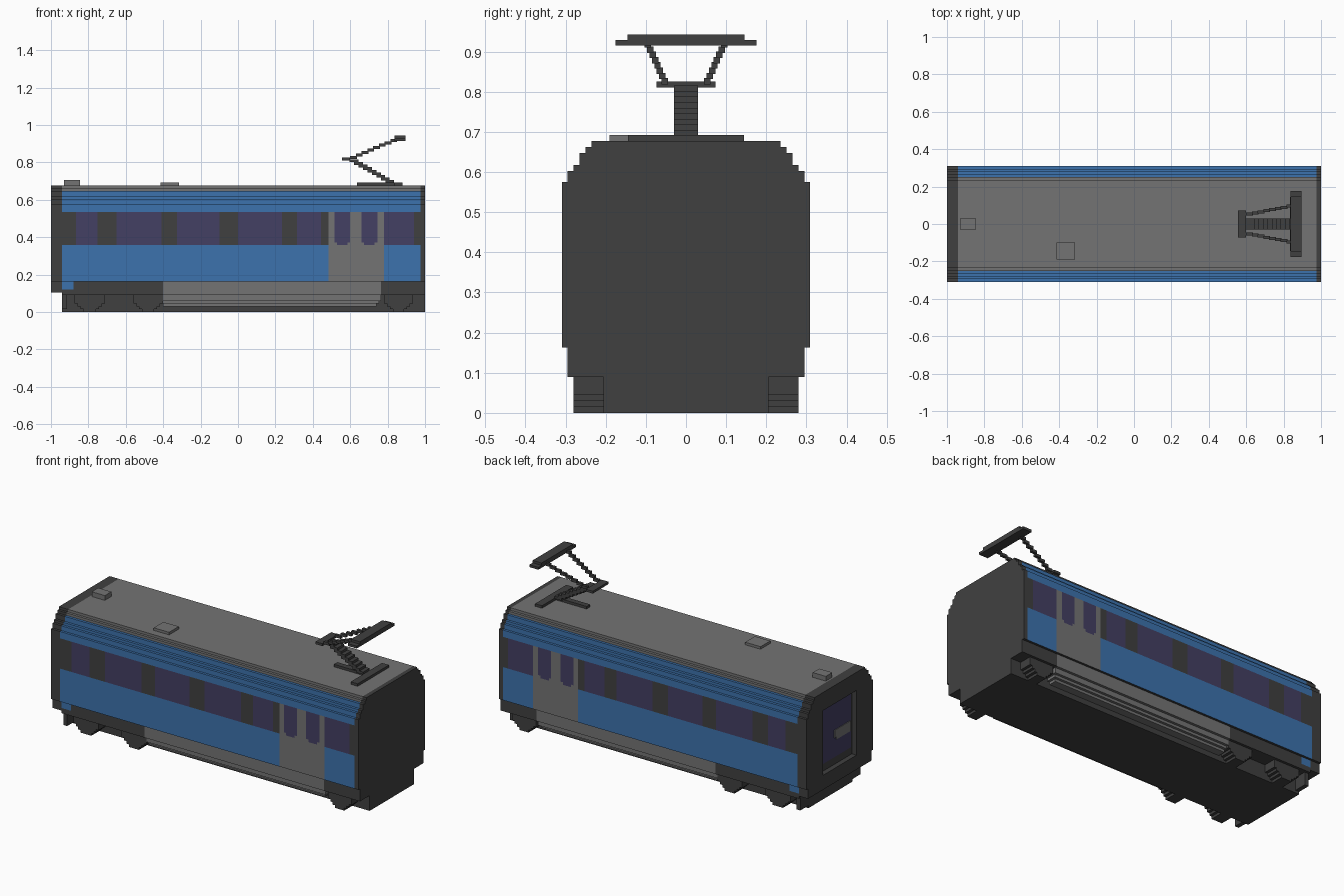
import bpy, bmesh

if "Cube" in bpy.data.objects:
    bpy.data.objects.remove(bpy.data.objects["Cube"])


def material(name, rgb):
    m = bpy.data.materials.new(name)
    m.use_nodes = True
    m.diffuse_color = (*rgb, 1)
    m.node_tree.nodes["Principled BSDF"].inputs["Base Color"].default_value = (*rgb, 1)
    return m


DARK, GREY, BLUE, GLASS = range(4)
MATS = [material("dark_grey", (0.051, 0.051, 0.051)),
        material("mid_grey", (0.175, 0.175, 0.175)),
        material("blue_paint", (0.046, 0.17, 0.42)),
        material("purple_glass", (0.056, 0.050, 0.125))]


def finish(name, bm, mats):
    bmesh.ops.recalc_face_normals(bm, faces=bm.faces)
    me = bpy.data.meshes.new(name)
    bm.to_mesh(me)
    bm.free()
    for m in mats:
        me.materials.append(m)
    ob = bpy.data.objects.new(name, me)
    bpy.context.collection.objects.link(ob)
    return ob


def boxes(name, spans, mat):
    """One object made of axis-aligned boxes (x0, x1, y0, y1, z0, z1)."""
    bm = bmesh.new()
    for x0, x1, y0, y1, z0, z1 in spans:
        vs = bmesh.ops.create_cube(bm, size=1)["verts"]
        for v in vs:
            v.co = (x1 if v.co.x > 0 else x0,
                    y1 if v.co.y > 0 else y0,
                    z1 if v.co.z > 0 else z0)
    return finish(name, bm, [MATS[mat]])


# Body shell: stepped cross-section extruded along the length
STEPS = [(0.295, 0.105, 0.163), (0.309, 0.163, 0.575), (0.295, 0.575, 0.603),
         (0.280, 0.603, 0.618), (0.265, 0.618, 0.647), (0.250, 0.647, 0.662),
         (0.235, 0.662, 0.677)]
half = [(w, z) for w, z0, z1 in STEPS for z in (z0, z1)]
outline = half + [(-w, z) for w, z in reversed(half)]

WINDOWS = [(-0.865, -0.75), (-0.65, -0.41), (-0.325, -0.10),
           (0.0, 0.235), (0.315, 0.445), (0.78, 0.94)]
DOOR = (0.485, 0.78)
DOOR_PANES = [(0.515, 0.60), (0.66, 0.745)]
SKIRT = (-0.40, 0.765)
CHAMFER = 0.015


def body_colour(c, n):
    x, z = c.x, c.z
    if x < -0.94 or x > 0.975 or abs(n.x) > 0.5 or n.z < -0.5:
        return DARK
    if z > 0.65:
        return GREY
    if z < 0.163:
        if SKIRT[0] < x < SKIRT[1]:
            return GREY
        return BLUE if x < -0.88 and z > 0.12 else DARK
    if z > 0.535:
        return BLUE
    if DOOR[0] < x < DOOR[1]:
        for a, b in DOOR_PANES:
            inset = CHAMFER if z < 0.372 else 0
            if z > 0.357 and a + inset < x < b - inset:
                return GLASS
        return GREY
    if z < 0.357:
        return BLUE
    return GLASS if any(a < x < b for a, b in WINDOWS) else DARK


bm = bmesh.new()
end = bm.faces.new([bm.verts.new((-1, y, z)) for y, z in outline])
ext = bmesh.ops.extrude_face_region(bm, geom=[end], use_keep_orig=True)["geom"]
bmesh.ops.translate(bm, vec=(2, 0, 0),
                    verts=[g for g in ext if isinstance(g, bmesh.types.BMVert)])
bmesh.ops.recalc_face_normals(bm, faces=bm.faces)

# Cut lines where the paint changes
xcuts = {-0.94, -0.88, 0.975, *SKIRT, *DOOR}
for a, b in WINDOWS:
    xcuts |= {a, b}
for a, b in DOOR_PANES:
    xcuts |= {a, a + CHAMFER, b - CHAMFER, b}
cuts = [((x, 0, 0), (1, 0, 0)) for x in sorted(xcuts)]
cuts += [((0, 0, z), (0, 0, 1)) for z in (0.12, 0.163, 0.19, 0.357, 0.372, 0.535, 0.57)]
cuts += [((0, y, 0), (0, 1, 0)) for y in (-0.155, 0.155)]
for co, no in cuts:
    bmesh.ops.bisect_plane(bm, geom=bm.verts[:] + bm.edges[:] + bm.faces[:],
                           plane_co=co, plane_no=no, dist=1e-5)
bm.normal_update()
for f in bm.faces:
    f.material_index = body_colour(f.calc_center_median(), f.normal)

# Recessed windscreen opening in the cab end
opening = []
for f in bm.faces:
    c = f.calc_center_median()
    if c.x < -0.999 and abs(c.y) < 0.155 and 0.19 < c.z < 0.57:
        opening.append(f)
bmesh.ops.inset_region(bm, faces=opening, thickness=0, depth=-0.03)
finish("body_shell", bm, MATS)

boxes("windscreen", [(-0.974, -0.969, -0.14, 0.14, 0.235, 0.56)], GLASS)
boxes("windscreen_panel", [(-0.978, -0.973, -0.135, 0.0, 0.335, 0.395),
                           (-0.978, -0.973, 0.0, 0.015, 0.35, 0.395)], GREY)

# Underframe
boxes("underframe", [(-0.94, 1, -0.205, 0.205, 0, 0.11),
                     (-0.94, SKIRT[0], -0.295, 0.295, 0.09, 0.106),
                     (SKIRT[1], 1, -0.295, 0.295, 0.09, 0.106),
                     (-0.94, -0.915, -0.28, 0.28, 0.015, 0.095)], DARK)

# Stepped grey skirt between the bogies
boxes("skirt", [(SKIRT[0], x1, -w, w, z0, z1) for w, x1, z0, z1 in
                [(0.295, SKIRT[1], 0.09, 0.106), (0.28, SKIRT[1], 0.06, 0.09),
                 (0.265, 0.755, 0.045, 0.06), (0.25, 0.74, 0.03, 0.045)]], GREY)

# Bogie blocks: narrowing in steps towards the rail, on both sides
bogies = []
for x0, x1 in [(-0.875, -0.71), (-0.56, -0.40), (0.78, 0.935)]:
    for i, (z0, z1) in enumerate([(0.045, 0.092), (0.03, 0.045), (0.015, 0.03), (0, 0.015)]):
        d = 0.016 * i
        for y0, y1 in [(0.20, 0.28), (-0.28, -0.20)]:
            bogies.append((x0 + d, x1 - d, y0, y1, z0, z1))
boxes("bogie_blocks", bogies, DARK)

# Roof boxes
boxes("roof_horn_box", [(-0.93, -0.845, -0.03, 0.03, 0.675, 0.705)], GREY)
boxes("roof_vent_box", [(-0.415, -0.315, -0.19, -0.10, 0.675, 0.692)], GREY)

# Current collector: base, stepped arms and contact head
boxes("collector_base", [(0.835, 0.88, -0.145, 0.145, 0.675, 0.692),
                         (0.635, 0.88, -0.016, 0.016, 0.675, 0.692)], DARK)
N = 9
lower, upper = [], []
for i in range(N):
    x, z = 0.80 - 0.215 * i / N, 0.69 + 0.125 * i / N
    lower.append((x - 0.012, x + 0.035, -0.03, 0.03, z, z + 0.0145))
for i in range(8):
    t = i / 7
    x, z, y = 0.60 + 0.215 * t, 0.818 + 0.092 * t, 0.053 + 0.042 * t
    for s in (-1, 1):
        ya, yb = sorted((s * (y - 0.008), s * (y + 0.008)))
        upper.append((x, x + 0.036, ya, yb, z, z + 0.016))
boxes("collector_lower_arm", lower, DARK)
boxes("collector_knee", [(0.555, 0.60, -0.073, 0.073, 0.811, 0.825)], DARK)
boxes("collector_upper_arms", upper, DARK)
boxes("collector_head", [(0.837, 0.895, -0.176, 0.176, 0.915, 0.929),
                         (0.837, 0.895, -0.146, 0.146, 0.929, 0.943)], DARK)
